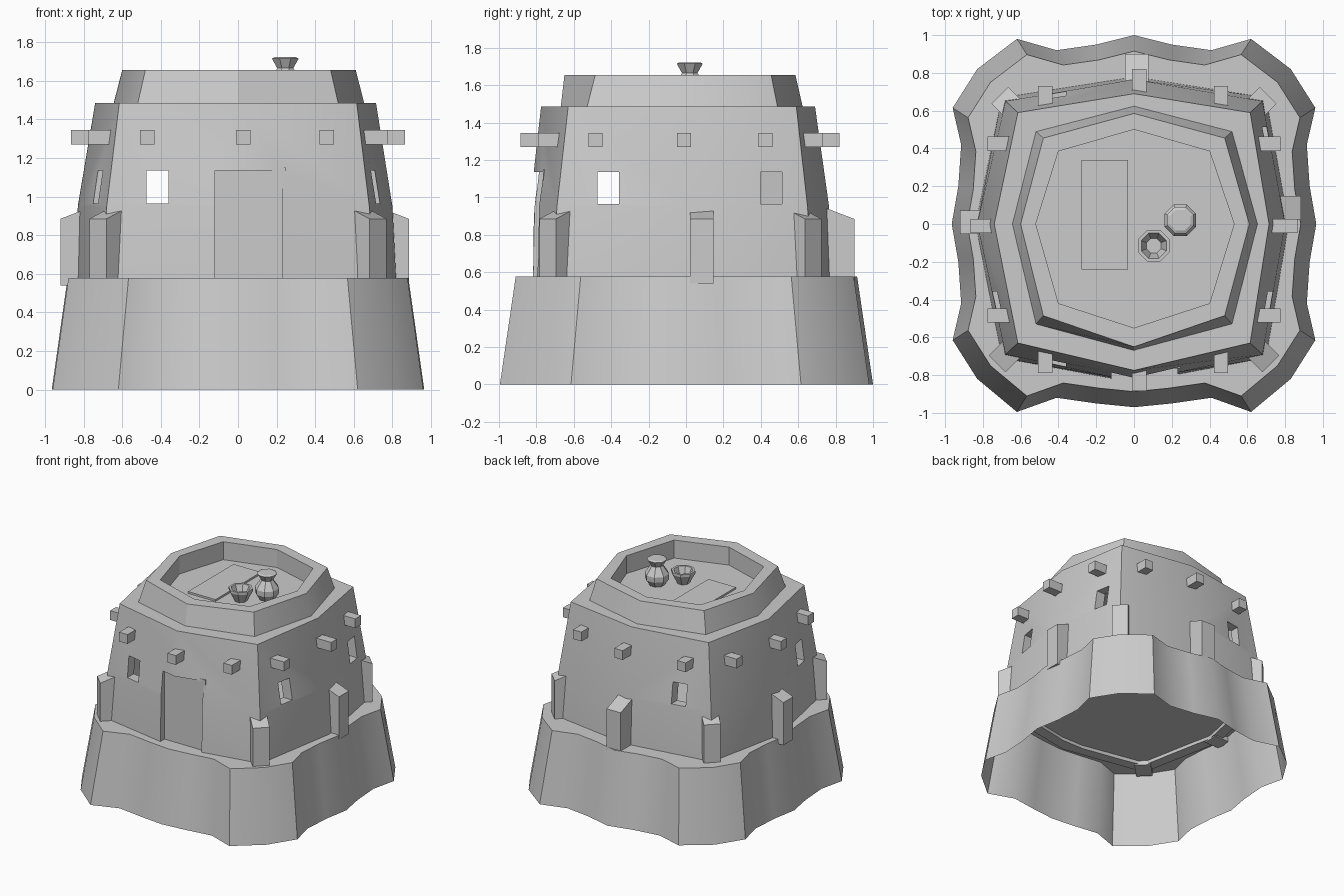
import bpy, bmesh, math
from mathutils import Matrix, Vector

cube = bpy.data.objects.get("Cube")
if cube:
    bpy.data.objects.remove(cube, do_unlink=True)

clay = bpy.data.materials.new("plain clay grey")
clay.use_nodes = True
clay.diffuse_color = (0.6, 0.6, 0.6, 1)
clay.node_tree.nodes["Principled BSDF"].inputs["Base Color"].default_value = (0.6, 0.6, 0.6, 1)


def add_object(name, bm, smooth=False):
    bmesh.ops.recalc_face_normals(bm, faces=bm.faces[:])
    mesh = bpy.data.meshes.new(name)
    bm.to_mesh(mesh)
    bm.free()
    mesh.materials.append(clay)
    obj = bpy.data.objects.new(name, mesh)
    bpy.context.collection.objects.link(obj)
    if smooth:
        soften(obj)
    return obj


def activate(obj):
    bpy.ops.object.select_all(action='DESELECT')
    obj.select_set(True)
    bpy.context.view_layer.objects.active = obj


def soften(obj):
    activate(obj)
    bpy.ops.object.shade_smooth_by_angle(angle=math.radians(30))


def loft(name, rings, cap_start=True, cap_end=True, smooth=False):
    """Skin a list of (outline, height) rings."""
    bm = bmesh.new()
    loops = [[bm.verts.new((x, y, z)) for x, y in ring] for ring, z in rings]
    for low, high in zip(loops, loops[1:]):
        for i in range(len(low)):
            j = (i + 1) % len(low)
            bm.faces.new((low[i], low[j], high[j], high[i]))
    if cap_start:
        bm.faces.new(loops[0][::-1])
    if cap_end:
        bm.faces.new(loops[-1])
    return add_object(name, bm, smooth)


def octagon(left, right, front, back, cx, cfront, cback):
    return [(0, front), (cx, cfront), (right, 0), (cx, cback),
            (0, back), (-cx, cback), (left, 0), (-cx, cfront)]


def scaled(ring, s):
    return [(x * s, y * s) for x, y in ring]


def box(name, center, size, angle=0.0, slope=0.0):
    """Box turned about z; its outer (+x) top edge is lowered by slope."""
    bm = bmesh.new()
    bmesh.ops.create_cube(bm, size=1)
    for v in bm.verts:
        drop = slope if v.co.x > 0 and v.co.z > 0 else 0
        v.co = Vector([c * s for c, s in zip(v.co, size)]) - Vector((0, 0, drop))
    bm.transform(Matrix.Translation(center) @ Matrix.Rotation(angle, 4, 'Z'))
    return add_object(name, bm)


def cut(target, cutters):
    for cutter in cutters:
        mod = target.modifiers.new("cut", 'BOOLEAN')
        mod.operation = 'DIFFERENCE'
        mod.solver = 'EXACT'
        mod.object = cutter
        activate(target)
        bpy.ops.object.modifier_apply(modifier=mod.name)
        bpy.data.objects.remove(cutter, do_unlink=True)


# Wavy rock plinth, open underneath
quarter = [(0.2, 0.95), (0.41, 0.92), (0.62, 0.98), (0.83, 0.82),
           (0.96, 0.615), (0.915, 0.42), (0.93, 0.2)]
right_half = ([(x, -y) for x, y in quarter] + [(0.965, 0)] + quarter[::-1])
outline = [(0, -0.97)] + right_half + [(0, 1.0)] + [(-x, y) for x, y in right_half[::-1]]
outline = [(x, y - 0.015 if y < -0.9 and abs(x) > 0.5 else y) for x, y in outline]
loft("rock_plinth", [(outline, 0), (scaled(outline, 0.915), 0.577)], cap_start=False, smooth=True)

# Hollow tapering wall
foot = octagon(-0.84, 0.82, -0.84, 0.78, 0.70, -0.71, 0.67)
waist = octagon(-0.83, 0.80, -0.835, 0.765, 0.68, -0.69, 0.65)
crown = octagon(-0.74, 0.715, -0.775, 0.69, 0.615, -0.63, 0.59)
wall = loft("tower_wall", [(foot, 0.55), (waist, 0.95), (crown, 1.485)])
hollow = [(scaled(foot, 0.9), 0.4), (scaled(waist, 0.9), 0.95), (scaled(crown, 0.9), 1.43)]
cutters = [loft("wall_hollow", hollow)]

# Window openings and the door niche
for x, y in ((-0.417, -0.75), (-0.417, 0.75), (0.75, -0.415), (0.75, 0.455), (-0.75, -0.415)):
    size = (0.115, 0.4, 0.17) if abs(y) > 0.6 else (0.4, 0.115, 0.17)
    cutters.append(box("window_cutter", (x, y, 1.05), size))
cutters.append(box("door_cutter", (0.055, -0.93, 0.855), (0.35, 0.34, 0.56)))
cut(wall, cutters)
soften(wall)
box("door_panel", (0.055, -0.75, 0.85), (0.38, 0.03, 0.6))

# Parapet with a sunken roof deck
low = octagon(-0.645, 0.655, -0.67, 0.625, 0.52, -0.53, 0.49)
top = octagon(-0.60, 0.61, -0.65, 0.585, 0.48, -0.485, 0.455)
deck = octagon(-0.52, 0.53, -0.55, 0.50, 0.40, -0.42, 0.385)
loft("parapet", [(low, 1.48), (top, 1.655), (deck, 1.655), (deck, 1.51)], cap_start=False, smooth=True)
box("roof_hatch", (-0.155, 0.05, 1.515), (0.245, 0.58, 0.02))

# Buttresses with sloping tops: outer edge position and facing angle
buttresses = {"left": (0.885, 0.085, 0), "right": (-0.92, 0.01, 180), "back": (0.015, 0.9, 90),
              "front_left": (0.725, -0.74, -45), "front_right": (-0.725, -0.74, -135),
              "back_left": (0.71, 0.68, 45), "back_right": (-0.71, 0.68, 135)}
for side, (x, y, degrees) in buttresses.items():
    a = math.radians(degrees)
    depth = 0.17
    center = (x - math.cos(a) * depth / 2, y - math.sin(a) * depth / 2, 0.745)
    box("buttress_" + side, center, (depth, 0.125, 0.41), a, 0.065)

# Projecting roof beams: outer end position along each side
beam = 0.075
for i, (x, front, back) in enumerate([(-0.47, -0.79, 0.73), (0.028, -0.885, 0.82), (0.46, -0.79, 0.73)]):
    box(f"front_beam_{i}", (x, front + 0.09, 1.308), (beam, 0.18, beam))
    box(f"back_beam_{i}", (x, back - 0.09, 1.308), (beam, 0.18, beam))
for i, (y, reach) in enumerate([(-0.485, 0.775), (-0.01, 0.865), (0.425, 0.775)]):
    for side, s in (("left", 1), ("right", -1)):
        box(f"{side}_beam_{i}", (s * (reach - 0.09), y, 1.308), (0.18, beam, beam))


# Clay vessels on the deck
def vessel(name, x, y, sides, profile):
    turn = [2 * math.pi * (i + 0.5) / sides for i in range(sides)]
    loft(name, [([(x + r * math.cos(t), y + r * math.sin(t)) for t in turn], z) for r, z in profile])


vessel("storage_jar", 0.245, 0.02, 8,
       [(0.055, 1.505), (0.09, 1.56), (0.09, 1.6), (0.045, 1.665), (0.075, 1.715), (0.06, 1.722)])
vessel("bowl", 0.105, -0.115, 8,
       [(0.045, 1.505), (0.09, 1.59), (0.09, 1.61), (0.072, 1.61), (0.042, 1.535)])
